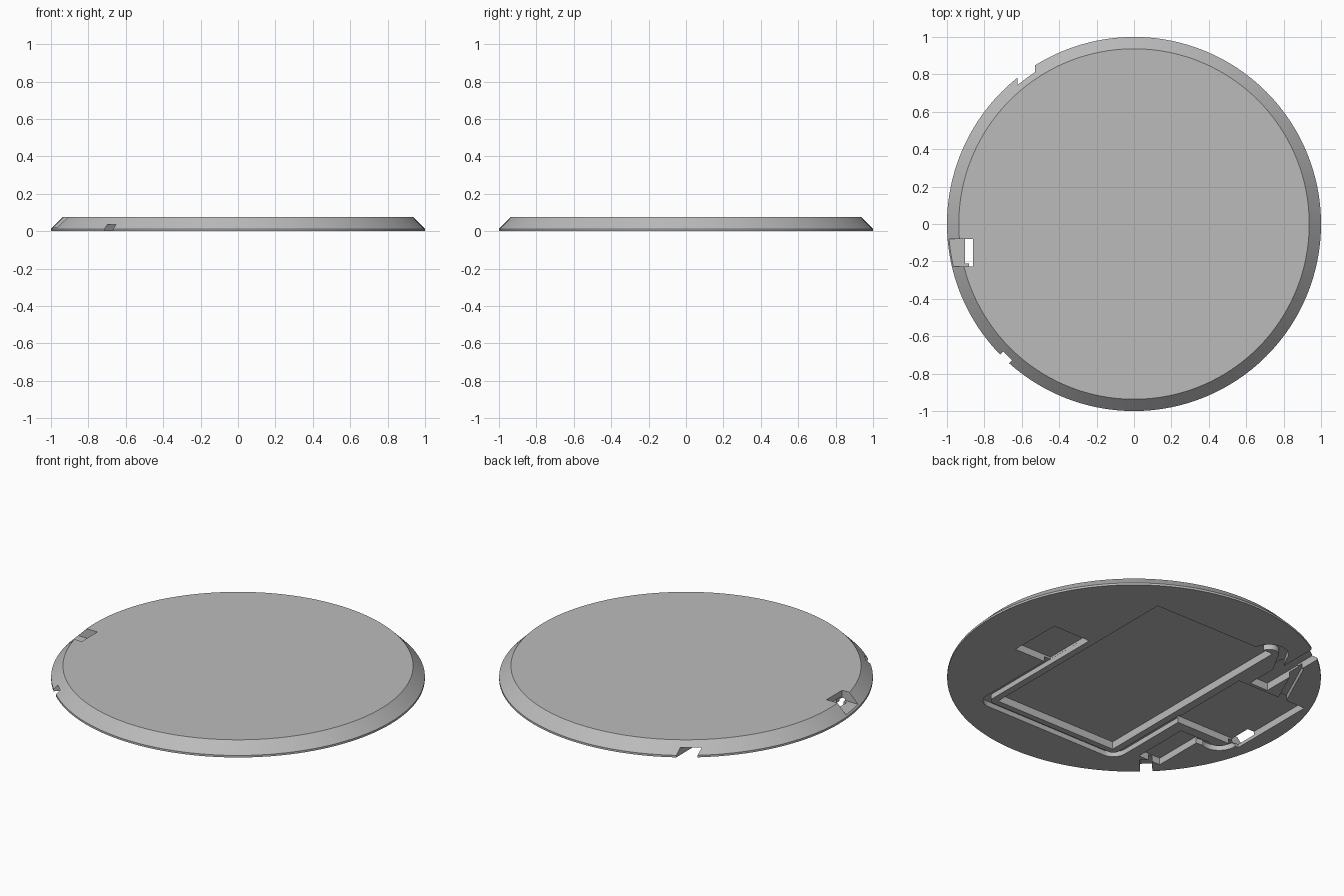
import bpy, bmesh, math
from mathutils import Vector

cube = bpy.data.objects.get("Cube")
if cube:
    bpy.data.objects.remove(cube, do_unlink=True)

grey = bpy.data.materials.new("plain grey")
grey.use_nodes = True
grey.diffuse_color = (0.5, 0.5, 0.5, 1)
grey.node_tree.nodes["Principled BSDF"].inputs["Base Color"].default_value = (0.5, 0.5, 0.5, 1)


def loft(name, rings):
    """Closed solid through stacked rings of points, capped at both ends."""
    bm = bmesh.new()
    loops = [[bm.verts.new(p) for p in ring] for ring in rings]
    for lower, upper in zip(loops, loops[1:]):
        for i in range(len(lower)):
            j = (i + 1) % len(lower)
            bm.faces.new((lower[i], lower[j], upper[j], upper[i]))
    bm.faces.new(loops[0][::-1])
    bm.faces.new(loops[-1])
    bmesh.ops.recalc_face_normals(bm, faces=bm.faces[:])
    mesh = bpy.data.meshes.new(name)
    bm.to_mesh(mesh)
    bm.free()
    mesh.materials.append(grey)
    obj = bpy.data.objects.new(name, mesh)
    bpy.context.scene.collection.objects.link(obj)
    return obj


def prism(name, outline, low, high):
    return loft(name, [[(x, y, z) for x, y in outline] for z in (low, high)])


def pocket(name, x0, x1, y0, y1, high, low=-0.05):
    return prism(name, [(x0, y0), (x1, y0), (x1, y1), (x0, y1)], low, high)


def channel(name, path, width, high):
    """Constant-width groove along a path, with mitred joints."""
    pts = [Vector(p) for p in path]
    left, right = [], []
    for i, p in enumerate(pts):
        before = (p - pts[i - 1]).normalized() if i else (pts[1] - p).normalized()
        after = (pts[i + 1] - p).normalized() if i < len(pts) - 1 else before
        along = (before + after).normalized()
        side = Vector((-along.y, along.x)) * (width / 2 / along.dot(after))
        left.append(p + side)
        right.append(p - side)
    return prism(name, right + left[::-1], -0.05, high)


def arc(cx, cy, radius, start, end, steps=8):
    angles = [math.radians(start + (end - start) * i / steps) for i in range(steps + 1)]
    return [(cx + radius * math.cos(a), cy + radius * math.sin(a)) for a in angles]


# Round plate: a short straight rim, then a sloped edge up to the flat top
SIDES = 128
plate = loft("round_base_plate", [
    [(x, y, z) for x, y in arc(0, 0, radius, 0, 360, SIDES)[:-1]]
    for radius, z in ((1, 0), (1, 0.012), (0.937, 0.075))])

# Wire groove running round three sides of the large pocket
groove = ([(0.462, 0.05)] + arc(0.402, -0.652, 0.06, 0, -90)
          + arc(-0.402, -0.652, 0.06, -90, -180) + [(-0.462, -0.15)])
switch_wire = [(-0.66, -0.3)] + arc(-0.78, -0.22, 0.08, 300, 190) + [(-0.862, -0.17)]
battery_wire = [(-0.3, 0.62)] + arc(-0.39, 0.66, 0.08, 20, 170) + [(-0.55, 0.53)]

cutters = [
    pocket("battery_pocket", -0.4, 0.4, -0.655, 0.675, 0.045),
    pocket("side_pocket", 0.441, 0.685, -0.17, 0.152, 0.042),
    pocket("circuit_pocket", -0.904, -0.45, -0.21, 0.34, 0.041),
    pocket("switch_pocket", -0.7, -0.555, -0.62, -0.27, 0.04),
    pocket("port_pocket", -0.63, -0.51, 0.36, 0.62, 0.044),
    pocket("port_mouth", -0.623, -0.53, 0.55, 1.0, 0.043),
    pocket("tab_opening", -1.1, -0.862, -0.226, -0.08, 0.2, 0.02),
    channel("wire_groove", groove, 0.043, 0.03),
    channel("switch_slot", [(-0.61, -0.63), (-0.76, -0.80)], 0.066, 0.035),
    channel("switch_wire_groove", switch_wire, 0.045, 0.031),
    channel("port_wire_groove", [(-0.765, 0.31), (-0.61, 0.65)], 0.05, 0.032),
    channel("battery_wire_groove", battery_wire, 0.05, 0.033),
]

# Cut each recess in turn, removing its cutter afterwards
for cutter in cutters:
    cutter.hide_render = True
    mod = plate.modifiers.new(cutter.name, "BOOLEAN")
    mod.operation = "DIFFERENCE"
    mod.solver = "EXACT"
    mod.object = cutter
    bpy.context.view_layer.update()
    graph = bpy.context.evaluated_depsgraph_get()
    cut_mesh = bpy.data.meshes.new_from_object(plate.evaluated_get(graph))
    plate.modifiers.clear()
    plate.data = cut_mesh
    bpy.data.objects.remove(cutter, do_unlink=True)

# Smooth round rim, crisp machined edges
bpy.ops.object.select_all(action="DESELECT")
plate.select_set(True)
bpy.context.view_layer.objects.active = plate
bpy.ops.object.shade_smooth_by_angle(angle=math.radians(25))
